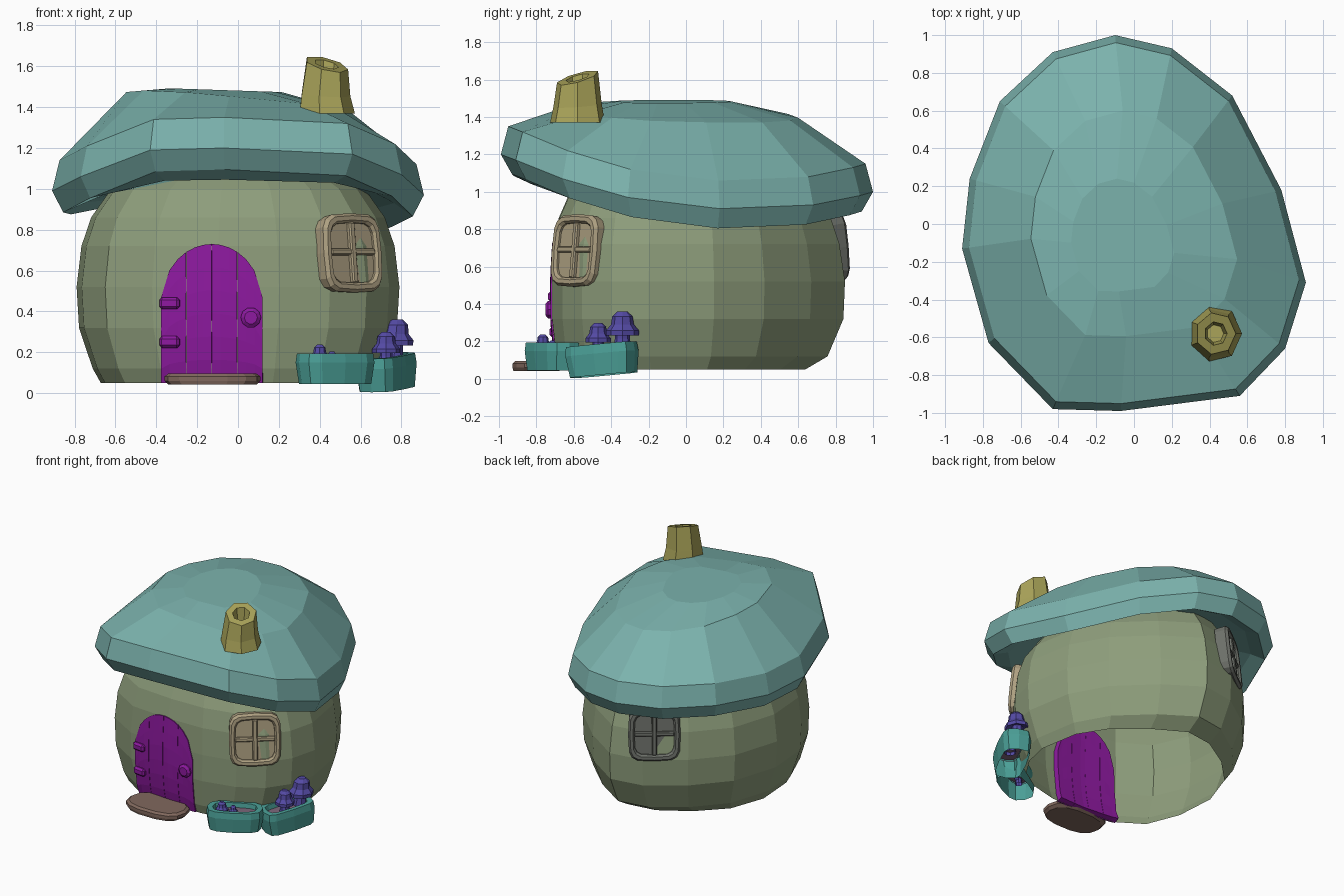
import bpy, bmesh, math
from mathutils import Vector
from mathutils.bvhtree import BVHTree

if "Cube" in bpy.data.objects:
    bpy.data.objects.remove(bpy.data.objects["Cube"])

R = math.radians


def material(name, *rgb):
    m = bpy.data.materials.new(name)
    m.diffuse_color = (*rgb, 1)
    m.use_nodes = True
    m.node_tree.nodes["Principled BSDF"].inputs["Base Color"].default_value = m.diffuse_color
    return m


ROOF = material("roof_teal", .20, .45, .42)
WALL = material("wall_green", .27, .34, .20)
BRICK = material("chimney_olive", .40, .37, .10)
DOOR = material("door_purple", .27, .01, .35)
WOOD = material("window_tan", .42, .35, .22)
IRON = material("window_grey", .15, .16, .14)
POT = material("planter_teal", .07, .35, .31)
SHROOM = material("mushroom_blue", .09, .07, .38)
STEP = material("step_brown", .22, .14, .11)
SOIL = material("soil_mauve", .20, .13, .19)


def add(name, bm, mat, fix=True):
    if fix:
        bmesh.ops.recalc_face_normals(bm, faces=bm.faces)
    me = bpy.data.meshes.new(name)
    bm.to_mesh(me)
    bm.free()
    ob = bpy.data.objects.new(name, me)
    bpy.context.collection.objects.link(ob)
    me.materials.append(mat)
    return ob


def loft(name, rings, mat, start=False, end=True, loop=False):
    """Skin a list of equal-length point rings."""
    bm = bmesh.new()
    vr = [[bm.verts.new(p) for p in r] for r in rings]
    n = len(vr[0])
    pairs = list(zip(vr, vr[1:])) + ([(vr[-1], vr[0])] if loop else [])
    for a, b in pairs:
        for i in range(n):
            j = (i + 1) % n
            bm.faces.new((a[i], a[j], b[j], b[i]))
    if start:
        bm.faces.new(vr[0])
    if end:
        bm.faces.new(vr[-1])
    return add(name, bm, mat)


def ring(rx, ry, z, n=12, p=2.0, cx=0.0, cy=0.0):
    """Superellipse ring; p > 2 makes it squarer."""
    pts = []
    for i in range(n):
        t = 2 * math.pi * i / n
        c, s = math.cos(t), math.sin(t)
        pts.append((cx + rx * math.copysign(abs(c) ** (2 / p), c),
                    cy + ry * math.copysign(abs(s) ** (2 / p), s), z))
    return pts


def place(ob, loc, rot=(0, 0, 0)):
    ob.location = loc
    ob.rotation_euler = [R(a) for a in rot]
    return ob


def box(name, size, mat, bevel, centre=(0, 0, 0)):
    bm = bmesh.new()
    bmesh.ops.create_cube(bm, size=1)
    bmesh.ops.scale(bm, vec=size, verts=bm.verts)
    bmesh.ops.translate(bm, vec=centre, verts=bm.verts)
    bmesh.ops.bevel(bm, geom=bm.edges[:], offset=bevel, segments=1, affect='EDGES')
    return add(name, bm, mat)


# Egg-shaped wall, open at the bottom: plan outline, then z and x / front / back scale
plan = [(.79, -.2), (.73, .15), (.58, .42), (.32, .67), (.05, .85), (-.2, .81),
        (-.46, .63), (-.68, .38), (-.79, .03), (-.765, -.3), (-.65, -.56), (-.42, -.695),
        (-.1, -.72), (.2, -.715), (.45, -.66), (.63, -.555), (.74, -.4)]
profile = [(.05, .85, .94, .75), (.12, .90, .97, .89), (.32, .985, 1, .99), (.52, 1, 1, 1),
           (.72, .97, .985, .965), (.86, .91, .945, .91), (1.0, .785, .86, .80),
           (1.12, .53, .62, .53)]
wall = loft("wall", [[(x * sx, y * (sf if y < 0 else sb), z) for x, y in plan]
                     for z, sx, sf, sb in profile], WALL)
tree = BVHTree.FromPolygons([v.co.copy() for v in wall.data.vertices],
                            [tuple(p.vertices) for p in wall.data.polygons])


def wall_y(x, z):
    """Front surface of the wall at x, z."""
    return tree.ray_cast(Vector((x, -2, max(z, .06))), Vector((0, 1, 0)))[0].y


# Drooping mushroom-cap roof: rim outline, then rings from underside to crown
rim = [(-.07, -.99, 1.2), (-.43, -.98, 1.19), (-.77, -.63, 1.06), (-.91, -.13, .99),
       (-.87, .24, .98), (-.71, .65, 1.01), (-.43, .91, 1.01), (-.1, 1, 1.0),
       (.2, .93, .98), (.52, .68, .93), (.78, .18, .91), (.91, -.31, .97),
       (.8, -.66, 1.07), (.56, -.91, 1.17)]
loft("roof", [
    [(.45 * x, .45 * y, 1.06) for x, y, z in rim],
    [(.84 * x, .84 * y, .5 * z + .445) for x, y, z in rim],
    [(.94 * x, .94 * y, z - .105) for x, y, z in rim],
    rim,
    [(.96 * x, .96 * y, z + .15) for x, y, z in rim],
    [(.60 * x, .60 * y, 1.42 - .055 * x - .03 * y) for x, y, z in rim],
    [(.3 * x - .06, .3 * y - .06, 1.483 - .01 * x) for x, y, z in rim]], ROOF, start=True)

# Hollow leaning chimney with a slanted lip
chimney = []
for r, z, cx, slant in [(.142, 1.37, .43, 0), (.125, 1.46, .425, .1), (.106, 1.61, .433, .4),
                        (.06, 1.61, .433, .4), (.045, 1.46, .43, 0)]:
    chimney.append([(x, y, h + slant * (.7 * (y + .58) - .6 * (x - cx)))
                    for x, y, h in ring(r, r * 1.06, z, 7, 2, cx, -.58)])
loft("chimney", chimney, BRICK)

# Arched door of four planks following the wall
left, right, planks = -.378, .122, 4
mid, half = (left + right) / 2, (right - left) / 2
for k in range(planks):
    w = (right - left) / planks
    bm = bmesh.new()
    cols = []
    for i in range(4):
        x = left + k * w + .001 + (w - .002) * i / 3
        top = .44 + .29 * math.sqrt(max(0, 1 - ((x - mid) / half) ** 2))
        zs = [.05 + (top - .05) * j / 6 for j in range(7)]
        cols.append([bm.verts.new((x, wall_y(x, z) - .008, z)) for z in zs])
    for a, b in zip(cols, cols[1:]):
        for j in range(6):
            bm.faces.new((a[j], b[j], b[j + 1], a[j + 1]))
    plank = add(f"door_plank_{k + 1}", bm, DOOR, False)
    mod = plank.modifiers.new("thickness", 'SOLIDIFY')
    mod.thickness = .05
    mod.offset = -1

# Hinges and door knob
for name, z in (("upper_hinge", .44), ("lower_hinge", .25)):
    place(box(name, (.10, .04, .058), DOOR, .014),
          (-.335, wall_y(-.335, z) - .012, z), (0, 0, -8))
knob = loft("door_knob", [ring(.03, .03, -.03, 10), ring(.05, .05, .0, 10),
                          ring(.05, .05, .012, 10), ring(.032, .032, .026, 10)], DOOR)
place(knob, (.063, wall_y(.063, .37) - .008, .37), (90, 0, 0))

# Doorstep slab
loft("doorstep", [ring(.215, .125, .042, 14, 2.6, -.125, -.80),
                  ring(.235, .14, .06, 14, 2.6, -.125, -.79),
                  ring(.235, .14, .082, 14, 2.6, -.125, -.79),
                  ring(.215, .125, .096, 14, 2.6, -.125, -.79)], STEP, start=True)


def window(name, loc, turn, mat):
    """Rounded-square frame, recessed pane and cross bars."""
    def sq(s, z):
        return ring(.182 * s, .195 * s, z, 16, 4.5)
    parts = [
        loft(name + "_frame", [sq(.97, -.06), sq(1, .015), sq(.93, .035), sq(.82, .035),
                               sq(.76, .02), sq(.76, -.06)], mat, end=False, loop=True),
        loft(name + "_pane", [sq(.8, -.05), sq(.8, .008)], mat, start=True),
        box(name + "_upright_bar", (.035, .30, .04), mat, .007, (0, 0, .012)),
        box(name + "_cross_bar", (.28, .032, .036), mat, .007, (0, .005, .01))]
    for p in parts:
        place(p, loc, (84, 0, turn))


window("front_window", (.55, -.582, .685), 40, WOOD)
window("back_window", (-.25, .74, .705), 217, IRON)


# Planter troughs with soil
def planter(name, loc, length, width, height, rot, p):
    l, w = length / 2, width / 2
    body = loft(name, [ring(l * .92, w * .9, 0, 12, p), ring(l, w, height * .7, 12, p),
                       ring(l * .97, w * .95, height, 12, p),
                       ring(l * .78, w * .66, height, 12, p),
                       ring(l * .74, w * .6, height * .72, 12, p)], POT, end=False)
    soil = loft(name + "_soil", [ring(l * .75, w * .62, height * .7, 12, p),
                                 ring(l * .75, w * .62, height * .78, 12, p)], SOIL)
    for ob in (body, soil):
        place(ob, loc, rot)


planter("left_planter", (.475, -.715, .045), .40, .22, .15, (0, 0, 28), 3)
planter("right_planter", (.73, -.44, .02), .39, .215, .165, (0, -5, 65), 4)


# Small mushrooms growing in the planters
def mushroom(name, x, y, z0, top, r, lean=0):
    h = top - z0
    rows = [(.6, 0), (.45, .35), (.45, .5), (1, .42), (1, .54), (.7, .68),
            (.62, .88), (.3, 1)]
    loft(name, [ring(r * s, r * s, z0 + h * t, 8, 2, x + lean * t, y)
                for s, t in rows], SHROOM)


mushroom("large_mushroom", .76, -.34, .14, .36, .088, .02)
mushroom("medium_mushroom", .725, -.47, .12, .30, .068)
mushroom("small_mushroom", .40, -.765, .12, .237, .045)
mushroom("tiny_mushroom", .46, -.715, .12, .205, .03)
